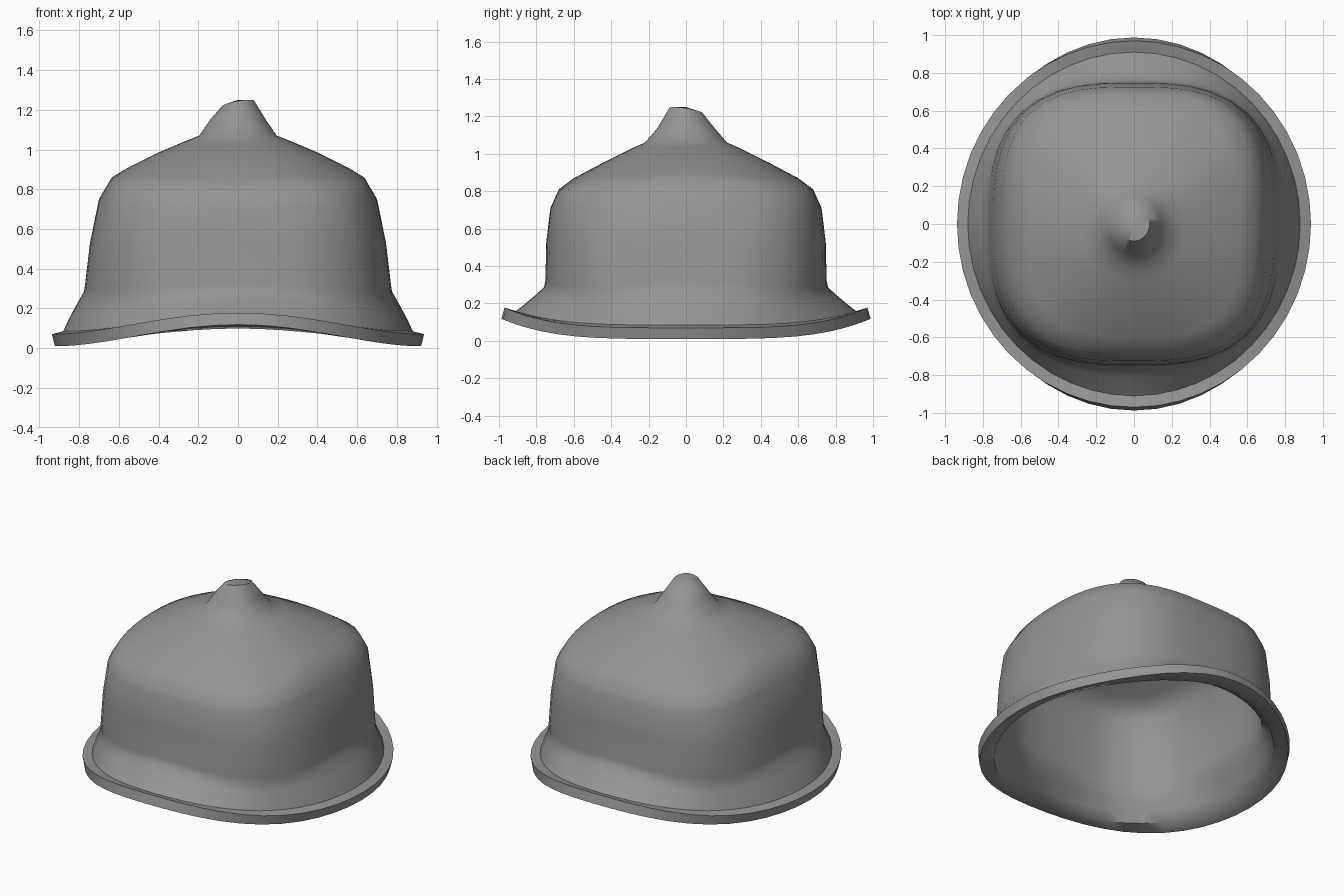
import bpy, bmesh
from math import cos, sin, pi, radians

cube = bpy.data.objects.get("Cube")
if cube:
    bpy.data.objects.remove(cube)

grey = bpy.data.materials.new("plain_grey")
grey.use_nodes = True
colour = (0.3, 0.3, 0.3, 1)
grey.diffuse_color = colour
grey.node_tree.nodes["Principled BSDF"].inputs["Base Color"].default_value = colour

SEGMENTS = 48

# Cross-sections from brim edge to tip:
# half width x, height at sides, half depth y, height at front/back, squareness, corner dip
rings = [
    (0.937, 0.07, 0.97, 0.178, 2.0, 0),
    (0.88, 0.085, 0.91, 0.16, 2.0, 0),
    (0.855, 0.14, 0.87, 0.19, 2.1, 0),
    (0.815, 0.215, 0.81, 0.24, 2.3, 0.01),
    (0.775, 0.285, 0.76, 0.285, 2.7, 0.025),
    (0.77, 0.32, 0.752, 0.32, 2.8, 0.025),
    (0.745, 0.53, 0.747, 0.53, 2.9, 0.02),
    (0.70, 0.75, 0.725, 0.71, 3.1, 0.02),
    (0.635, 0.86, 0.68, 0.81, 3.3, 0.03),
    (0.56, 0.905, 0.60, 0.87, 3.2, 0.03),
    (0.40, 0.985, 0.42, 0.965, 2.6, 0.01),
    (0.27, 1.04, 0.29, 1.03, 2.2, 0),
    (0.195, 1.07, 0.22, 1.06, 2.0, 0),
    (0.14, 1.15, 0.155, 1.135, 2.0, 0),
    (0.082, 1.23, 0.09, 1.23, 2.0, 0),
]


def ring_point(rx, zx, ry, zy, n, dip, a, tilt):
    c, s = cos(a), sin(a)
    r = (abs(c) ** n + abs(s) ** n) ** (-1 / n)
    z = zx + (zy - zx) * s ** 4 - dip * sin(2 * a) ** 2 + tilt * (c - s)
    return rx * r * c, ry * r * s, z


# Helmet shell, lofted ring by ring and closed at the tip
bm = bmesh.new()
loops = []
for i, ring in enumerate(rings):
    tilt = 0.014 if i == len(rings) - 1 else 0
    loops.append([bm.verts.new(ring_point(*ring, 2 * pi * k / SEGMENTS, tilt))
                  for k in range(SEGMENTS)])
tip = bm.verts.new((0, 0, 1.25))
for k in range(SEGMENTS):
    j = (k + 1) % SEGMENTS
    for low, high in zip(loops, loops[1:]):
        bm.faces.new((low[k], low[j], high[j], high[k]))
    bm.faces.new((loops[-1][k], loops[-1][j], tip))
bm.normal_update()

mesh = bpy.data.meshes.new("helmet_shell")
bm.to_mesh(mesh)
bm.free()
mesh.materials.append(grey)
helmet = bpy.data.objects.new("helmet_shell", mesh)
bpy.context.collection.objects.link(helmet)

# Wall thickness goes inwards, which also forms the square brim edge
wall = helmet.modifiers.new("wall", "SOLIDIFY")
wall.thickness = 0.062
wall.offset = -1

bpy.context.view_layer.objects.active = helmet
helmet.select_set(True)
bpy.ops.object.modifier_apply(modifier=wall.name)
bpy.ops.object.shade_smooth_by_angle(angle=radians(50))
